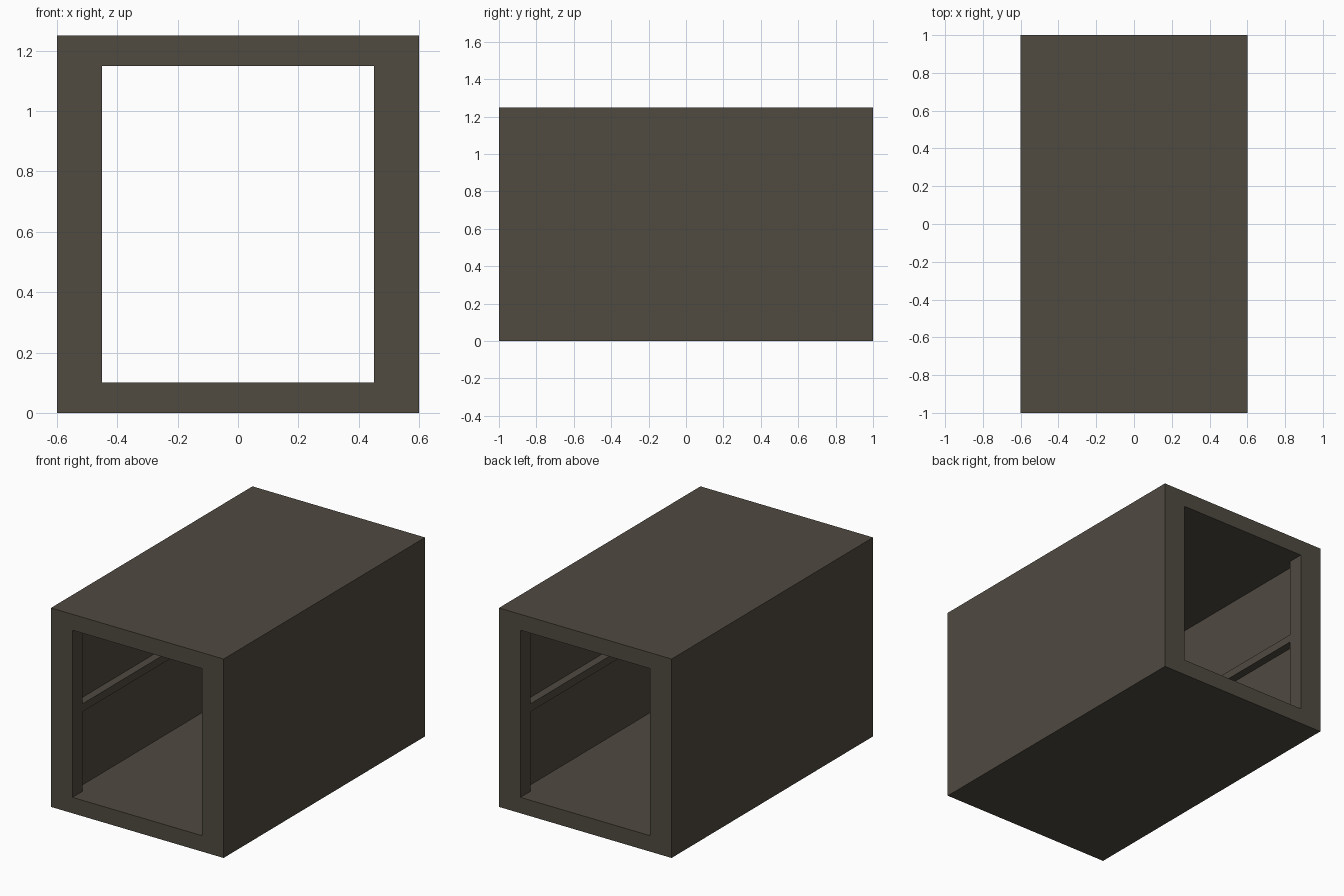
import bpy
import bmesh
from mathutils import Matrix, Vector

if "Cube" in bpy.data.objects:
    bpy.data.objects.remove(bpy.data.objects["Cube"])

# One flat colour
mat = bpy.data.materials.new("dark grey brown")
mat.diffuse_color = (0.080, 0.069, 0.053, 1.0)
mat.use_nodes = True
mat.node_tree.nodes["Principled BSDF"].inputs["Base Color"].default_value = mat.diffuse_color


def box(name, x, y, z):
    """Box from (min, max) ranges on each axis."""
    bm = bmesh.new()
    size = Vector((x[1] - x[0], y[1] - y[0], z[1] - z[0]))
    mid = Vector((sum(x) / 2, sum(y) / 2, sum(z) / 2))
    bmesh.ops.create_cube(bm, size=1, matrix=Matrix.Translation(mid) @ Matrix.Diagonal(size.to_4d()))
    me = bpy.data.meshes.new(name)
    bm.to_mesh(me)
    bm.free()
    me.materials.append(mat)
    ob = bpy.data.objects.new(name, me)
    bpy.context.collection.objects.link(ob)
    return ob


def cut(target, cutter):
    """Subtract the cutter, then discard it."""
    mod = target.modifiers.new("cut", 'BOOLEAN')
    mod.operation = 'DIFFERENCE'
    mod.solver = 'EXACT'
    mod.object = cutter
    bpy.context.view_layer.objects.active = target
    bpy.ops.object.modifier_apply(modifier=mod.name)
    bpy.data.objects.remove(cutter)


# Outer tunnel body with an opening running right through
shell = box("tunnel_shell", (-0.6, 0.6), (-1, 1), (0, 1.25))
cut(shell, box("opening_cutter", (-0.45, 0.45), (-1.2, 1.2), (0.1, 1.15)))

# Side walls set back between the end frames
for side in (-1, 1):
    xs = sorted((side * 0.40, side * 0.5))
    cut(shell, box("recess_cutter", xs, (-0.9, 0.9), (0.1, 1.15)))

# Slim rail along each inner wall
for side, label in ((-1, "left"), (1, "right")):
    xs = sorted((side * 0.45, side * 0.5))
    box(label + "_side_rail", xs, (-0.9, 0.9), (0.6, 0.65))
